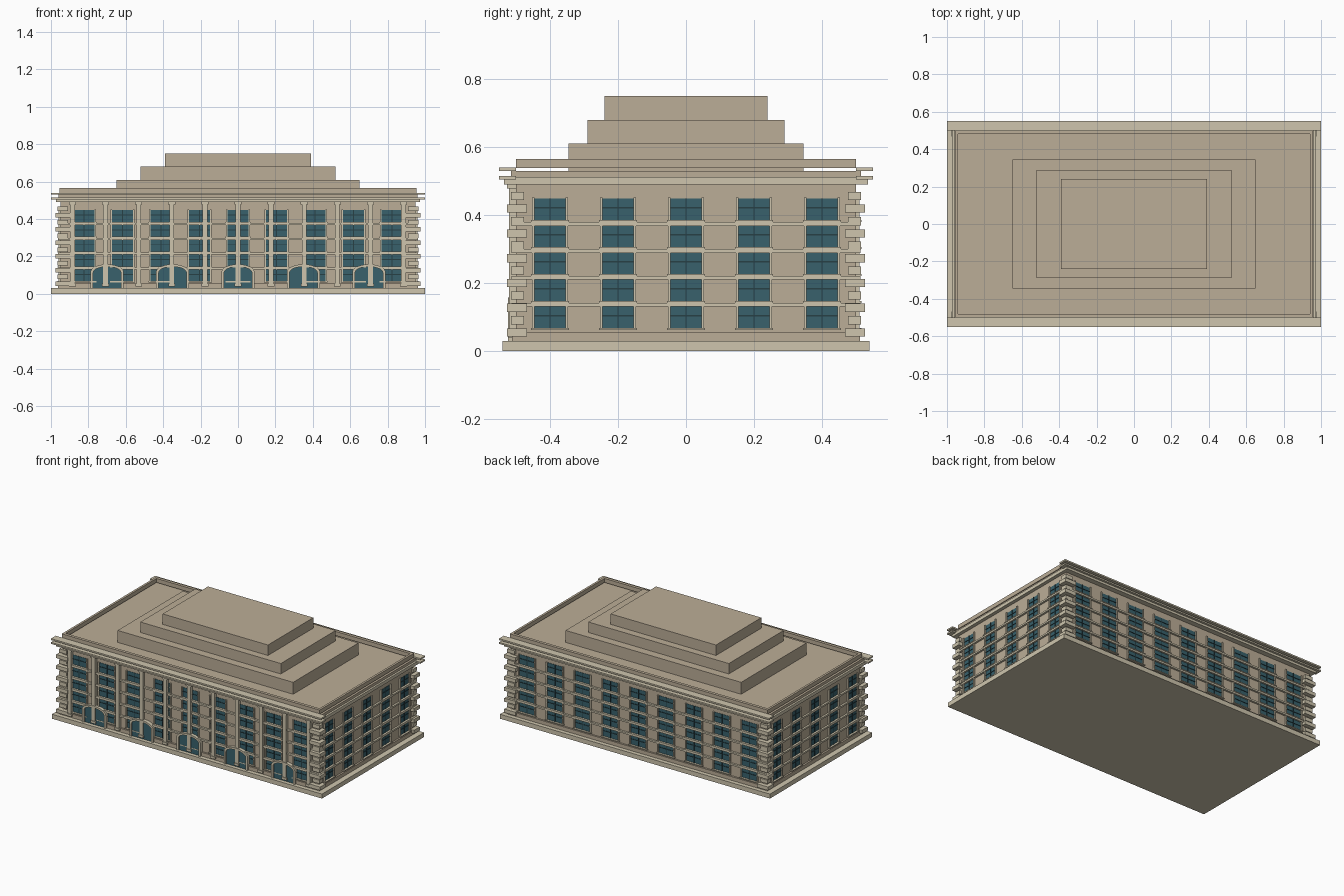
import bpy, bmesh, math
from mathutils import Vector

if "Cube" in bpy.data.objects:
    bpy.data.objects.remove(bpy.data.objects["Cube"])


def material(name, rgb):
    m = bpy.data.materials.new(name)
    m.diffuse_color = (*rgb, 1)
    m.use_nodes = True
    m.node_tree.nodes["Principled BSDF"].inputs["Base Color"].default_value = m.diffuse_color
    return m


STONE = material("stone", (0.50, 0.42, 0.31))
TRIM = material("trim", (0.62, 0.56, 0.42))
GLASS = material("glass", (0.04, 0.12, 0.15))
BAR = material("window_bar", (0.02, 0.05, 0.06))
HX, HY = 0.95, 0.50          # half size of the wall block


def finish(name, bm, mat):
    bmesh.ops.recalc_face_normals(bm, faces=bm.faces)
    mesh = bpy.data.meshes.new(name)
    bm.to_mesh(mesh)
    bm.free()
    mesh.materials.append(mat)
    ob = bpy.data.objects.new(name, mesh)
    bpy.context.collection.objects.link(ob)
    return ob


def boxes(name, mat, items):
    """One object from (x0, x1, y0, y1, z0, z1) boxes."""
    bm = bmesh.new()
    for x0, x1, y0, y1, z0, z1 in items:
        vs = bmesh.ops.create_cube(bm, size=1)["verts"]
        for v in vs:
            v.co = Vector(((x0 + x1) / 2 + v.co.x * (x1 - x0),
                           (y0 + y1) / 2 + v.co.y * (y1 - y0),
                           (z0 + z1) / 2 + v.co.z * (z1 - z0)))
    return finish(name, bm, mat)


def slab(hx, hy, z0, z1):
    return (-hx, hx, -hy, hy, z0, z1)


def on_wall(side, u, w, z0, z1, depth):
    """Box standing out of a wall, centred at u along it."""
    a, b = u - w / 2, u + w / 2
    if side == "front":
        return (a, b, -HY - depth, -HY + 0.01, z0, z1)
    if side == "back":
        return (a, b, HY - 0.01, HY + depth, z0, z1)
    if side == "right":
        return (HX - 0.01, HX + depth, a, b, z0, z1)
    return (-HX - depth, -HX + 0.01, a, b, z0, z1)


# Main masses
boxes("plinth", TRIM, [slab(1.0, 0.54, 0, 0.03)])
boxes("base_course", STONE, [slab(0.962, 0.512, 0.03, 0.055)])
boxes("wall_block", STONE, [slab(HX, HY, 0.05, 0.53)])
for i, (hx, hy, z0, z1) in enumerate([(0.65, 0.345, 0.53, 0.61),
                                      (0.52, 0.29, 0.61, 0.68),
                                      (0.39, 0.24, 0.68, 0.75)]):
    boxes(f"roof_tier_{i + 1}", STONE, [slab(hx, hy, z0, z1)])

# Cornice and parapet
boxes("cornice_lower", TRIM, [slab(0.973, 0.535, 0.49, 0.512)])
boxes("cornice_upper", STONE, [slab(0.96, 0.515, 0.512, 0.53)])
ledges = []
for s in (-1, 1):
    y0, y1 = sorted((s * 0.50, s * 0.55))
    ledges += [(-1, 1, y0, y1, 0.505, 0.515), (-1, 1, y0, y1, 0.53, 0.54)]
boxes("cornice_ledges", TRIM, ledges)
boxes("parapet", STONE, [(-0.955, 0.955, -0.50, -0.48, 0.538, 0.565),
                         (-0.955, 0.955, 0.48, 0.50, 0.538, 0.565),
                         (-0.955, -0.94, -0.48, 0.48, 0.538, 0.565),
                         (0.94, 0.955, -0.48, 0.48, 0.538, 0.565)])

# Windows on all four walls
FLOORS = [0.068 + 0.0793 * i for i in range(5)]
LONG = [(i - 4) * 0.206 for i in range(9)]
SHORT = [(i - 2) * 0.2 for i in range(5)]
for side in ("front", "back", "left", "right"):
    long_side = side in ("front", "back")
    w = 0.112 if long_side else 0.09
    h = 0.063
    panes, bars, frames = [], [], []
    for u in (LONG if long_side else SHORT):
        for z in FLOORS:
            panes.append(on_wall(side, u, w, z, z + h, 0.002))
            bars.append(on_wall(side, u, 0.004, z, z + h, 0.005))
            bars.append(on_wall(side, u, w, z + 0.034, z + 0.038, 0.005))
            for s in (-1, 1):
                frames.append(on_wall(side, u + s * (w / 2 + 0.004), 0.008,
                                      z, z + h + 0.003, 0.010))
            frames.append(on_wall(side, u, w + 0.022, z - 0.006, z, 0.016))
    boxes(side + "_window_glass", GLASS, panes)
    boxes(side + "_window_bars", BAR, bars)
    boxes(side + "_window_frames", TRIM, frames)

# Floor bands around the building
boxes("floor_bands", TRIM, [slab(HX + 0.013, HY + 0.013, z - 0.017, z - 0.006)
                            for z in FLOORS[1:]])

# Corner quoins, alternating long and short
quoins = []
for i in range(12):
    z = 0.042 + 0.0365 * i
    big = i % 2 == 0
    out, inn = (0.027, 0.055) if big else (0.014, 0.04)
    for sx in (-1, 1):
        for sy in (-1, 1):
            x0, x1 = sorted((sx * (HX - inn), sx * (HX + out)))
            y0, y1 = sorted((sy * (HY - inn * 0.6), sy * (HY + out)))
            quoins.append((x0, x1, y0, y1, z, z + 0.024))
boxes("corner_quoins", TRIM, quoins)

# Front pilasters with bases and capitals
pilasters = []
for i in range(-5, 6):
    u = i * 0.177
    pilasters += [on_wall("front", u, 0.026, 0.05, 0.49, 0.020),
                  on_wall("front", u, 0.036, 0.04, 0.056, 0.024),
                  on_wall("front", u, 0.038, 0.478, 0.491, 0.026)]
boxes("front_pilasters", TRIM, pilasters)


# Flattened entrance arches on the front
def arch_line(u, hw, spring, rise, n=16):
    pts = [(u + hw, 0.03)]
    pts += [(u + hw * math.cos(math.pi * k / n),
             spring + rise * math.sin(math.pi * k / n)) for k in range(n + 1)]
    return pts + [(u - hw, 0.03)]


def extrude_front(bm, faces, y_front):
    geo = bmesh.ops.extrude_face_region(bm, geom=faces)
    for v in geo["geom"]:
        if isinstance(v, bmesh.types.BMVert):
            v.co.y = y_front


surround, doors = bmesh.new(), bmesh.new()
for i in range(-2, 3):
    u = i * 0.35
    outer = arch_line(u, 0.088, 0.118, 0.040)
    inner = arch_line(u, 0.074, 0.114, 0.031)
    o = [surround.verts.new((x, -HY + 0.005, z)) for x, z in outer]
    n = [surround.verts.new((x, -HY + 0.005, z)) for x, z in inner]
    quads = [surround.faces.new((o[k], o[k + 1], n[k + 1], n[k]))
             for k in range(len(o) - 1)]
    extrude_front(surround, quads, -HY - 0.024)
    pane = doors.faces.new([doors.verts.new((x, -HY + 0.005, z))
                            for x, z in inner])
    extrude_front(doors, [pane], -HY - 0.015)
finish("entrance_arches", surround, TRIM)
finish("entrance_glass", doors, GLASS)
